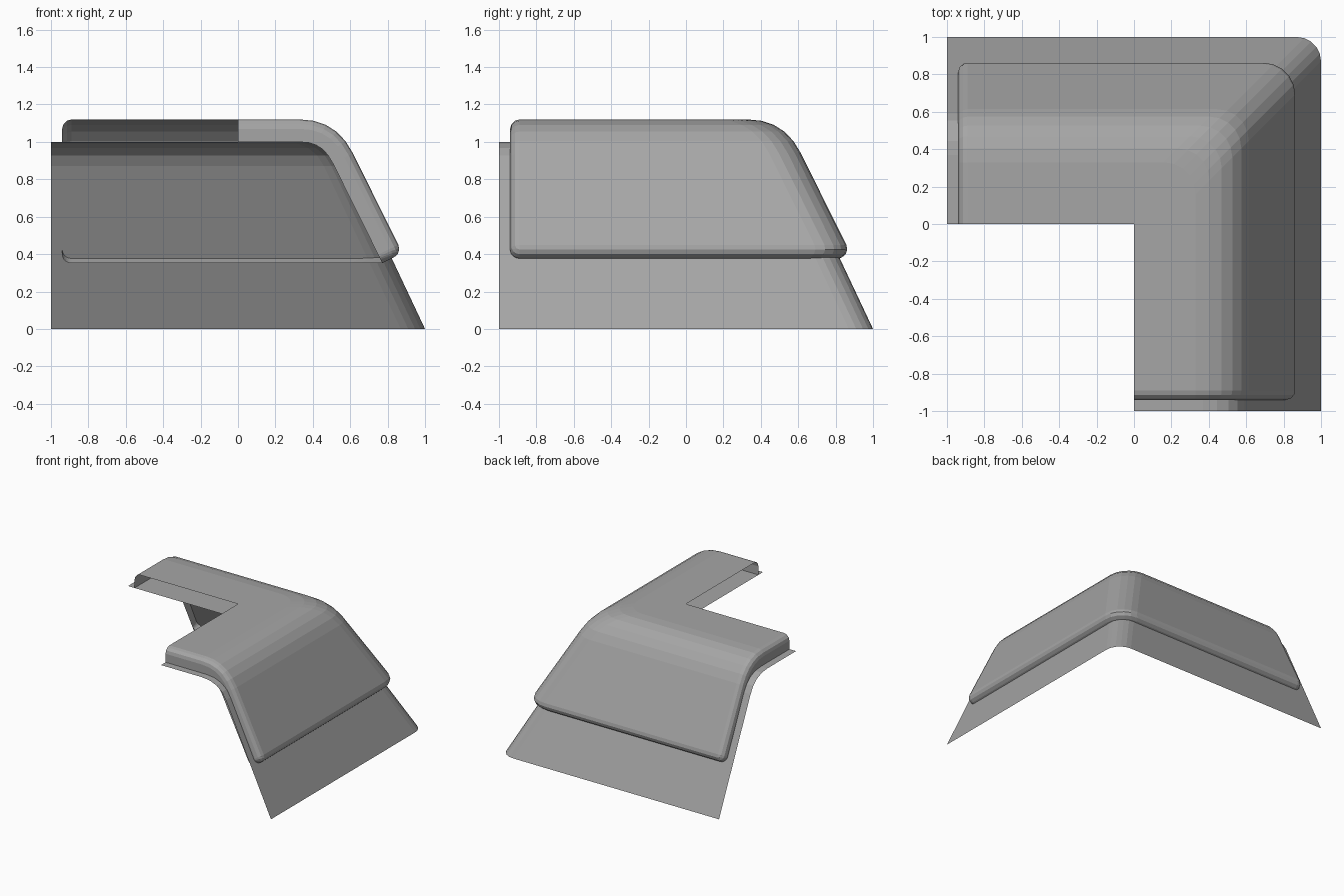
import bpy, bmesh
from math import sin, cos, pi
from mathutils import Vector

cube = bpy.data.objects.get("Cube")
if cube:
    bpy.data.objects.remove(cube)

stone = bpy.data.materials.new("plain grey")
stone.use_nodes = True
GREY = (0.38, 0.38, 0.38, 1)
stone.diffuse_color = GREY
stone.node_tree.nodes["Principled BSDF"].inputs["Base Color"].default_value = GREY


def make_profile(start, knee, end, foot, steps):
    """Flat top, curved shoulder, straight slope, as (reach, height) points."""
    a, b, c = Vector(start), Vector(knee), Vector(end)
    pts = [Vector((0, a.y))]
    for i in range(steps + 1):
        t = i / steps
        pts.append(a * (1 - t) ** 2 + b * 2 * t * (1 - t) + c * t * t)
    return pts + [Vector(foot)]


def tangents(pts):
    out = [Vector((1, 0))]
    for a, b, c in zip(pts, pts[1:], pts[2:]):
        out.append(((b - a).normalized() + (c - b).normalized()).normalized())
    return out + [(pts[-1] - pts[-2]).normalized()]


def plan(reach, height, station, extra, length, radius, arc):
    """Place a profile point on the L-shaped path with its rounded corner."""
    if station < 0:
        return (-length - extra, reach, height)
    if station > arc:
        return (reach, -length - extra, height)
    f = min(radius, reach)
    ang = pi / 2 * (1 - station / arc)
    return (reach - f + f * cos(ang), reach - f + f * sin(ang), height)


def sweep(name, pts, length, radius, arc=5, rim=((0, 0),)):
    """Sweep a profile round the corner; rim lists (outward, depth) rings
    that roll the outer edges over into a side wall."""
    tans = tangents(pts)
    last = len(rim) - 1
    stations = [(-1, i) for i in range(last, -1, -1)]
    stations += [(s, 0) for s in range(arc + 1)]
    stations += [(arc + 1, i) for i in range(last + 1)]
    rows = [(k, 0) for k in range(len(pts))]
    rows += [(len(pts) - 1, j) for j in range(1, last + 1)]

    bm = bmesh.new()
    grid = []
    for s, i in stations:
        line = []
        for k, j in rows:
            out, depth = rim[max(i, j)]
            # share the outward step between the two directions at a corner
            ang = pi / 4 * min(i, j) / max(i, j, 1)
            big, small = out * cos(ang), out * sin(ang)
            along, down = (big, small) if i >= j else (small, big)
            t = tans[k]
            p = pts[k] + t * down - Vector((-t.y, t.x)) * depth
            line.append(bm.verts.new(plan(max(p.x, 0), p.y, s, along, length, radius, arc)))
        grid.append(line)
    for a, b in zip(grid, grid[1:]):
        for k in range(len(rows) - 1):
            bm.faces.new((a[k], a[k + 1], b[k + 1], b[k]))
    bmesh.ops.remove_doubles(bm, verts=bm.verts, dist=0.0005)
    # keep the outer side facing out
    bm.normal_update()
    if sum(f.normal.z * f.calc_area() for f in bm.faces) < 0:
        bmesh.ops.reverse_faces(bm, faces=bm.faces)
    mesh = bpy.data.meshes.new(name)
    bm.to_mesh(mesh)
    bm.free()
    mesh.materials.append(stone)
    obj = bpy.data.objects.new(name, mesh)
    bpy.context.collection.objects.link(obj)
    return obj


# Thin sloping base sheet
sweep("base_sheet",
      make_profile((0.37, 1), (0.53, 1), (0.59, 0.87), (1, 0), 4),
      length=1, radius=0.13)

# Raised panel with rolled edges, its walls sinking into the base
ROLL = 0.05
rim = [(ROLL * sin(a), ROLL * (1 - cos(a))) for a in (0, pi / 6, pi / 3, pi / 2)]
rim.append((ROLL, 0.12))
sweep("raised_panel",
      make_profile((0.33, 1.12), (0.525, 1.12), (0.614, 0.94), (0.857, 0.45), 5),
      length=0.89, radius=0.17, rim=rim)
